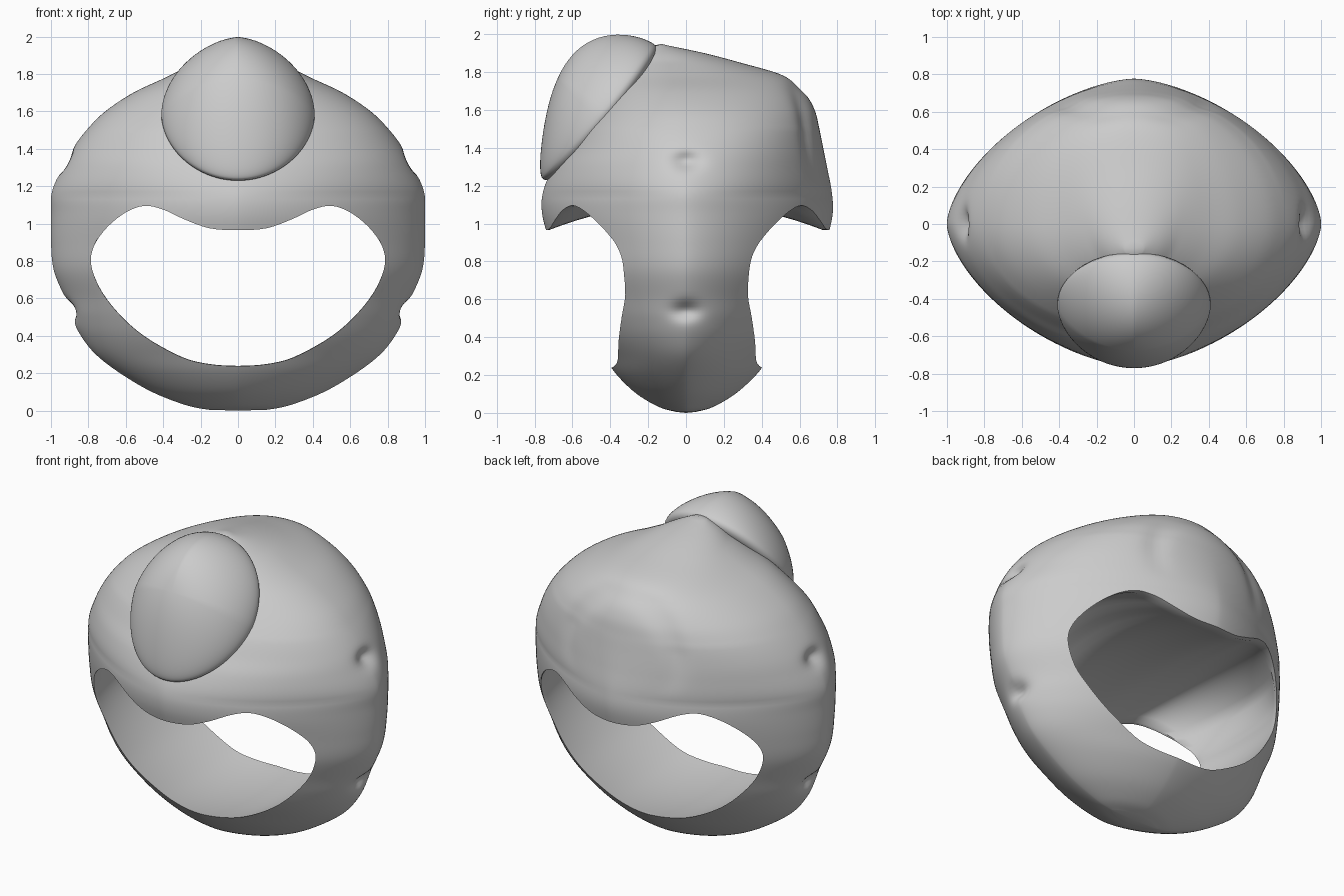
import bpy, bmesh
from math import sin, cos, pi, exp, hypot
from mathutils import Vector

if "Cube" in bpy.data.objects:
    bpy.data.objects.remove(bpy.data.objects["Cube"])

clay = bpy.data.materials.new("plain grey")
clay.use_nodes = True
GREY = (0.6, 0.6, 0.6, 1)
clay.diffuse_color = GREY
bsdf = clay.node_tree.nodes["Principled BSDF"]
bsdf.inputs["Base Color"].default_value = GREY
bsdf.inputs["Roughness"].default_value = 0.6


def clamp(v):
    return max(0, min(1, v))


def spline(rows, steps, closed=False):
    """Catmull-Rom interpolation of tuples."""
    n, out = len(rows), []
    pick = (lambda i: rows[i % n]) if closed else (lambda i: rows[max(0, min(n - 1, i))])
    for i in range(n if closed else n - 1):
        for s in range(steps):
            t = s / steps
            out.append([b + t * (c - a + t * (2*a - 5*b + 4*c - d + t * (3*(b - c) + d - a))) / 2
                        for a, b, c, d in zip(pick(i - 1), pick(i), pick(i + 1), pick(i + 2))])
    return out if closed else out + [list(rows[-1])]


def spow(v, e):
    return abs(v) ** e * (1 if v >= 0 else -1)


def loft(name, rings, start, end):
    """Skin rings of points and close both ends with a fan."""
    bm = bmesh.new()
    loops = [[bm.verts.new(p) for p in ring] for ring in rings]
    n = len(loops[0])
    for lo, hi in zip(loops, loops[1:]):
        for i in range(n):
            j = (i + 1) % n
            bm.faces.new((lo[i], lo[j], hi[j], hi[i]))
    for loop, tip in ((loops[0], start), (loops[-1], end)):
        v = bm.verts.new(tip)
        for i in range(n):
            bm.faces.new((loop[i], loop[(i + 1) % n], v))
    bmesh.ops.recalc_face_normals(bm, faces=bm.faces)
    mesh = bpy.data.meshes.new(name)
    bm.to_mesh(mesh)
    bm.free()
    obj = bpy.data.objects.new(name, mesh)
    bpy.context.collection.objects.link(obj)
    mesh.materials.append(clay)
    return obj


def smooth(obj, angle):
    bpy.ops.object.select_all(action="DESELECT")
    obj.select_set(True)
    bpy.context.view_layer.objects.active = obj
    bpy.ops.object.shade_smooth_by_angle(angle=angle)


# Body: height, half width, front depth, back depth
SECTIONS = [
    (0.005, 0.16, 0.05, 0.05), (0.03, 0.28, 0.14, 0.14), (0.1, 0.46, 0.26, 0.26),
    (0.2, 0.63, 0.365, 0.37), (0.3, 0.76, 0.435, 0.445), (0.4, 0.84, 0.51, 0.52),
    (0.5, 0.89, 0.57, 0.58), (0.6, 0.925, 0.62, 0.63), (0.75, 0.985, 0.68, 0.69),
    (0.9, 1.0, 0.72, 0.74), (1.05, 1.0, 0.76, 0.775), (1.17, 0.995, 0.755, 0.77),
    (1.3, 0.94, 0.7, 0.745), (1.4, 0.885, 0.63, 0.725), (1.5, 0.81, 0.565, 0.705),
    (1.6, 0.71, 0.49, 0.68), (1.7, 0.56, 0.415, 0.625), (1.78, 0.39, 0.345, 0.53),
    (1.85, 0.25, 0.28, 0.29), (1.9, 0.15, 0.23, 0.1), (1.94, 0.05, 0.17, -0.09),
]
SEGMENTS = 160
rings = []
for z, w, f, b in spline(SECTIONS, 6):
    power = 1.6 + 0.4 * clamp((z - 1.15) / 0.35)
    mid = min(0, (b - f) / 2) if z > 1.7 else 0
    ring = []
    for i in range(SEGMENTS):
        a = 2 * pi * (i + 0.5) / SEGMENTS
        x, s = w * spow(cos(a), 2 / power), spow(sin(a), 2 / power)
        y = mid + s * ((b - mid) if s > 0 else (f + mid))
        ring.append(Vector((x, y, z)))
    rings.append(ring)
shell = loft("hollow_shell", rings, (0, 0, 0), (0, -0.13, 1.95))

# Side dimples and the soft groove around the back swelling
for v in shell.data.vertices:
    x, y, z = v.co
    inward = Vector((-x, -y, 0)).normalized()
    if abs(x) > 0.6:
        for height in (0.54, 1.33):
            d = (y / 0.07) ** 2 + ((z - height) / 0.045) ** 2
            v.co += inward * 0.05 * exp(-d)
    r = hypot(x, z - 1.36)
    fade = clamp((y - 0.1) / 0.2) * clamp((z - 1.2) / 0.25)
    v.co += inward * 0.018 * fade * exp(-((r - 0.38) / 0.06) ** 2)

# Barrel-shaped cavity that opens at the front and back
HALF_OPENING = [
    (0, 0.965), (0.15, 0.975), (0.28, 1.02), (0.4, 1.075), (0.5, 1.095),
    (0.6, 1.06), (0.7, 0.98), (0.77, 0.88), (0.785, 0.78), (0.74, 0.66),
    (0.64, 0.525), (0.5, 0.4), (0.3, 0.29), (0.15, 0.25), (0, 0.24),
]
outline = HALF_OPENING + [(-x, z) for x, z in HALF_OPENING[-2:0:-1]]
outline = spline(outline, 4, closed=True)


def cavity_ring(t):
    ring = []
    for x, z in outline:
        rim = min(0.73, 0.4 + 0.49 * (z - 0.24)) * (1 - abs(x) ** 1.6) ** 0.625
        away = Vector((x, 0, z - 0.65)).normalized()
        swell = (0.035 + 0.14 * clamp((z - 0.85) / 0.15)) * (1 - t * t)
        ring.append(Vector((x, rim * t, z)) + away * swell)
    return ring


def end_ring(y):
    return [(x, y, z) for x, z in outline]


STEPS = 20
cavity_rings = [cavity_ring(2 * k / STEPS - 1) for k in range(STEPS + 1)]
cutter = loft("cavity_cutter", [end_ring(-1.2)] + cavity_rings + [end_ring(1.2)],
              (0, -1.2, 0.6), (0, 1.2, 0.6))
cutter.hide_render = True

cut = shell.modifiers.new("cavity", "BOOLEAN")
cut.operation = "DIFFERENCE"
cut.solver = "EXACT"
cut.object = cutter
bpy.context.view_layer.update()
evaluated = shell.evaluated_get(bpy.context.evaluated_depsgraph_get())
finished = bpy.data.meshes.new_from_object(evaluated)
shell.modifiers.clear()
shell.data = finished
bpy.data.objects.remove(cutter)
smooth(shell, 0.7)

# Domed pad on the sloping upper front
CENTRE = Vector((0, -0.465, 1.595))
UP = Vector((0, 0.64, 0.77))
OUT = Vector((0, -0.77, 0.64))


def pad_point(r, a, lift=None):
    u, v = r * cos(a), r * sin(a)
    x = 0.41 * u * (1 + 0.08 * min(0, v))
    h = 0.275 * max(0, 1 - r * r) ** 0.68 * (1 + 0.45 * v) * (1 - 0.4 * abs(u) * max(0, v))
    h = h if lift is None else lift
    return CENTRE + Vector((x, 0, 0)) + UP * 0.46 * v + OUT * (h - 0.025 * u * u)


PAD_RINGS = [(0.9, -0.05), (0.97, -0.035), (1.0, -0.015)]
PAD_RINGS += [(cos(pi / 2 * k / 20), None) for k in range(20)]
pad = loft("front_pad",
           [[pad_point(r, 2 * pi * i / 96, lift) for i in range(96)] for r, lift in PAD_RINGS],
           pad_point(0, 0, -0.04), pad_point(0, 0))
smooth(pad, 0.9)
